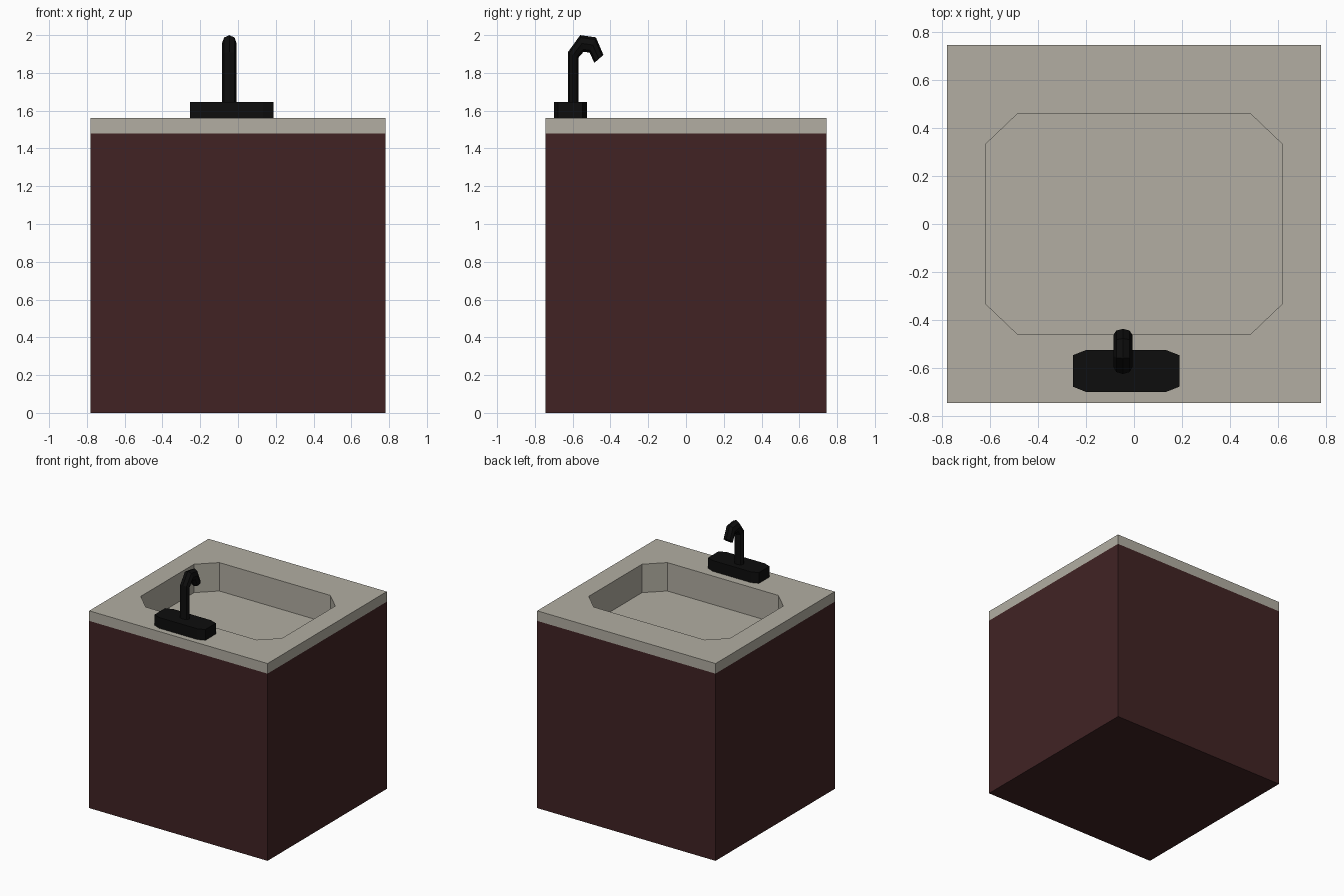
import bpy, bmesh, math

if "Cube" in bpy.data.objects:
    bpy.data.objects.remove(bpy.data.objects["Cube"])


def material(name, rgb):
    m = bpy.data.materials.new(name)
    m.diffuse_color = (*rgb, 1)
    m.use_nodes = True
    m.node_tree.nodes["Principled BSDF"].inputs["Base Color"].default_value = m.diffuse_color
    return m


STONE = material("pale stone", (0.445, 0.423, 0.361))
WOOD = material("dark red wood", (0.052, 0.0165, 0.0175))
BLACK = material("black metal", (0.004, 0.004, 0.004))


def finish(bm, name, mat):
    bmesh.ops.recalc_face_normals(bm, faces=bm.faces)
    me = bpy.data.meshes.new(name)
    bm.to_mesh(me)
    bm.free()
    me.materials.append(mat)
    ob = bpy.data.objects.new(name, me)
    bpy.context.collection.objects.link(ob)
    return ob


def ring(bm, pts, z):
    return [bm.verts.new((x, y, z)) for x, y in pts]


def bridge(bm, a, b):
    n = len(a)
    return [bm.faces.new((a[i], a[(i + 1) % n], b[(i + 1) % n], b[i])) for i in range(n)]


def octagon(hx, hy, cx, cy, ox=0, oy=0):
    # rectangle with chamfered corners, counter-clockwise
    return [(ox + x, oy + y) for x, y in (
        (hx, -hy + cy), (hx, hy - cy), (hx - cx, hy), (-hx + cx, hy),
        (-hx, hy - cy), (-hx, -hy + cy), (-hx + cx, -hy), (hx - cx, -hy))]


HX, HY = 0.78, 0.745
RECT = [(HX, -HY), (HX, HY), (-HX, HY), (-HX, -HY)]

# cabinet: box left open on top, under the counter
bm = bmesh.new()
low, high = ring(bm, RECT, 0), ring(bm, RECT, 1.48)
bridge(bm, low, high)
bm.faces.new(low[::-1])
finish(bm, "cabinet", WOOD)

# counter with sunken chamfered basin
bm = bmesh.new()
low, high = ring(bm, RECT, 1.48), ring(bm, RECT, 1.56)
bridge(bm, low, high)
basin = octagon(0.618, 0.46, 0.133, 0.127)
rim, floor = ring(bm, basin, 1.56), ring(bm, basin, 1.335)
for i in range(4):
    j = (i + 1) % 4
    a, b, c = rim[2 * i], rim[2 * i + 1], rim[(2 * i + 2) % 8]
    bm.faces.new((high[i], high[j], b, a))   # straight side
    bm.faces.new((high[j], c, b))            # corner
bridge(bm, rim, floor)
bm.faces.new(floor)
finish(bm, "counter_with_basin", STONE)

# faucet base plate
bm = bmesh.new()
plate = octagon(0.222, 0.0875, 0.056, 0.022, -0.033, -0.6125)
low, high = ring(bm, plate, 1.56), ring(bm, plate, 1.645)
bridge(bm, low, high)
bm.faces.new(low[::-1])
bm.faces.new(high)
finish(bm, "faucet_base", BLACK)

# faucet spout: elliptical rings between outer and inner (y, z) outline points
OUTLINE = [((-0.625, 1.60), (-0.57, 1.60)), ((-0.625, 1.91), (-0.57, 1.88)),
           ((-0.56, 2.0), (-0.542, 1.912)), ((-0.477, 1.988), (-0.51, 1.907)),
           ((-0.437, 1.895), (-0.485, 1.853))]
SIDES = 8
bm = bmesh.new()
rings = []
for (yo, zo), (yi, zi) in OUTLINE:
    r = []
    for k in range(SIDES):
        t = 2 * math.pi * k / SIDES
        f = 0.5 + 0.5 * math.cos(t)
        r.append(bm.verts.new((-0.046 + 0.039 * math.sin(t),
                               yi + (yo - yi) * f, zi + (zo - zi) * f)))
    rings.append(r)
for a, b in zip(rings, rings[1:]):
    bridge(bm, a, b)
bm.faces.new(rings[0])
bm.faces.new(rings[-1])
finish(bm, "faucet_spout", BLACK)
